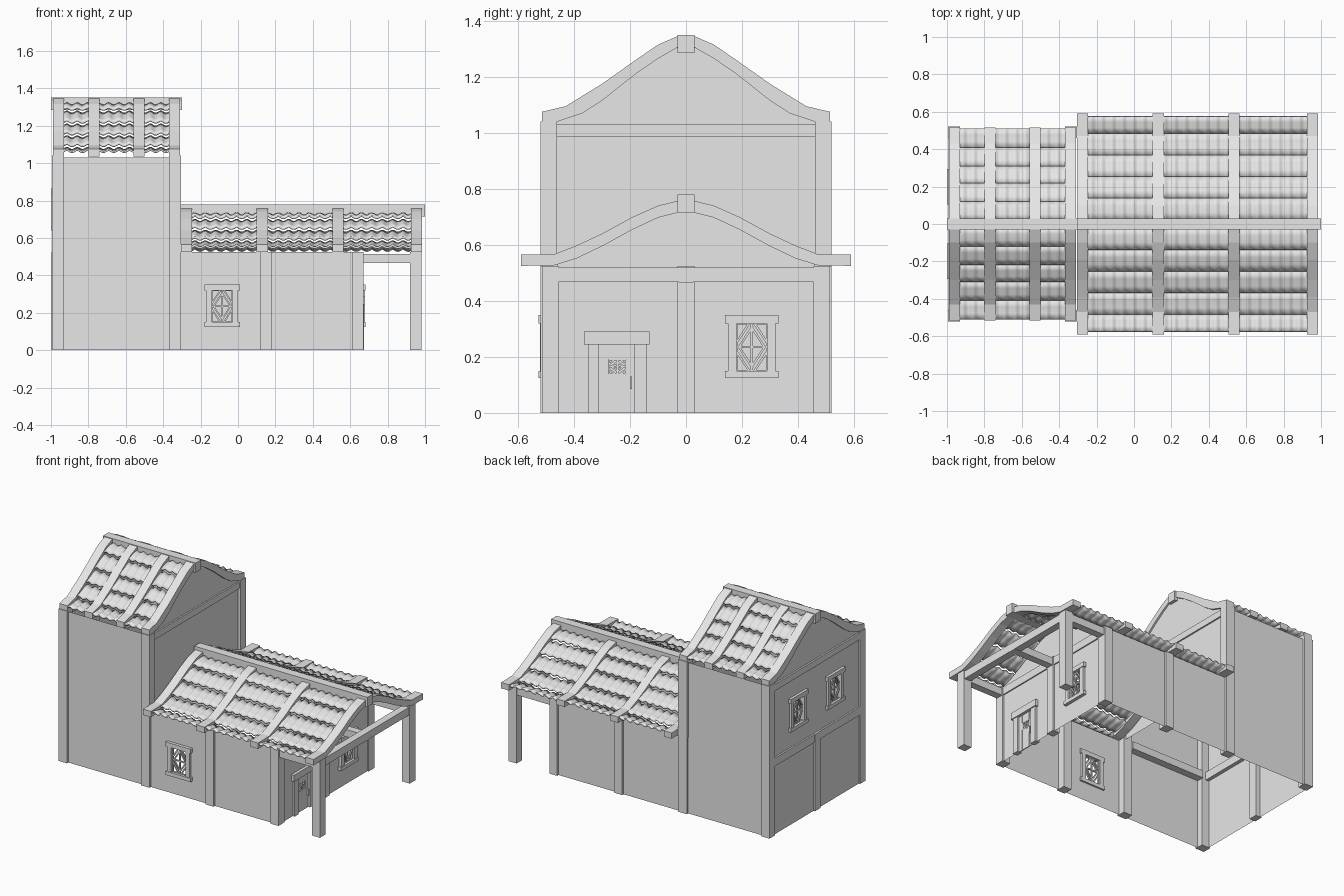
import bpy, bmesh, math
from mathutils import Matrix, Vector

cube = bpy.data.objects.get("Cube")
if cube:
    bpy.data.objects.remove(cube, do_unlink=True)

mat = bpy.data.materials.new("pale_grey")
mat.use_nodes = True
grey = (0.8, 0.8, 0.8, 1)
mat.diffuse_color = grey
mat.node_tree.nodes["Principled BSDF"].inputs["Base Color"].default_value = grey

# Facing angles: local x runs along the wall, local -y points outward
FRONT, RIGHT, BACK, LEFT = 0, math.pi / 2, math.pi, -math.pi / 2


def finish(name, bm, smooth=False):
    mesh = bpy.data.meshes.new(name)
    bm.to_mesh(mesh)
    bm.free()
    mesh.materials.append(mat)
    ob = bpy.data.objects.new(name, mesh)
    bpy.context.collection.objects.link(ob)
    if smooth:
        bpy.ops.object.select_all(action='DESELECT')
        bpy.context.view_layer.objects.active = ob
        ob.select_set(True)
        bpy.ops.object.shade_smooth_by_angle(angle=math.radians(35))
    return ob


def add_box(bm, x, y, z, turn=None):
    size = Matrix.Diagonal((x[1] - x[0], y[1] - y[0], z[1] - z[0], 1))
    m = Matrix.Translation((sum(x) / 2, sum(y) / 2, sum(z) / 2)) @ size
    bmesh.ops.create_cube(bm, size=1, matrix=(turn or Matrix()) @ m)


def boxes(name, items):
    bm = bmesh.new()
    for item in items:
        add_box(bm, *item)
    finish(name, bm)


def wall(name, facing, dist, u, z, holes=()):
    """Flat wall with rectangular openings (u0, u1, z0, z1)."""
    bm = bmesh.new()
    rot = Matrix.Rotation(facing, 4, 'Z')

    def panel(u0, u1, z0, z1):
        if u1 - u0 > 1e-4 and z1 - z0 > 1e-4:
            pts = ((u0, z0), (u1, z0), (u1, z1), (u0, z1))
            bm.faces.new([bm.verts.new(rot @ Vector((a, -dist, b))) for a, b in pts])

    start = u[0]
    for u0, u1, z0, z1 in sorted(holes):
        panel(start, u0, *z)
        panel(u0, u1, z[0], z0)
        panel(u0, u1, z1, z[1])
        start = u1
    panel(start, u[1], *z)
    finish(name, bm)


def lattice(bm, rot, dist, hole, bar):
    """Cross with a diagonal brace in each corner of an opening."""
    u0, u1, z0, z1 = hole
    cu, cz = (u0 + u1) / 2, (z0 + z1) / 2
    depth = (-dist - 0.002, -dist + 0.008)
    add_box(bm, (cu - bar, cu + bar), depth, (z0, z1), rot)
    add_box(bm, (u0, u1), depth, (cz - bar, cz + bar), rot)
    for a in (u0, u1):
        add_box(bm, (a - bar, a + bar), depth, (z0, z1), rot)
    for b in (z0, z1):
        add_box(bm, (u0, u1), depth, (b - bar, b + bar), rot)
    for su in (-1, 1):
        for sz in (-1, 1):
            w, h = (u1 - u0) / 4, (z1 - z0) / 4
            turn = (rot @ Matrix.Translation((cu + su * w, -dist + 0.003, cz + sz * h))
                    @ Matrix.Rotation(su * sz * math.atan2(h, w), 4, 'Y'))
            half = math.hypot(w, h) * 0.85
            for off in (-bar * 2, bar * 2):
                add_box(bm, (-half, half), (-0.005, 0.005), (off - bar, off + bar), turn)


def opening(cu, z):
    return (cu - 0.055, cu + 0.055, z + 0.025, z + 0.195)


def window(name, facing, dist, cu, z):
    rot = Matrix.Rotation(facing, 4, 'Z')
    bm = bmesh.new()
    depth = (-dist - 0.014, -dist + 0.015)
    for s in (-1, 1):
        add_box(bm, sorted((cu + s * 0.055, cu + s * 0.085)), depth, (z + 0.025, z + 0.195), rot)
    add_box(bm, (cu - 0.095, cu + 0.095), (depth[0] - 0.004, depth[1]), (z, z + 0.025), rot)
    add_box(bm, (cu - 0.095, cu + 0.095), (depth[0] - 0.004, depth[1]), (z + 0.195, z + 0.225), rot)
    lattice(bm, rot, dist, opening(cu, z), 0.004)
    finish(name, bm)


def height(profile, y):
    for (y0, z0), (y1, z1) in zip(profile, profile[1:]):
        if y <= y1:
            return z0 + (z1 - z0) * max(0, y - y0) / (y1 - y0)
    return profile[-1][1]


def mirrored(profile):
    return [(-y, z) for y, z in reversed(profile)] + list(profile)


def prism(bm, outline, x0, x1):
    verts = [bm.verts.new((x0, y, z)) for y, z in outline]
    face = bm.faces.new(verts)
    if x1 != x0:
        out = bmesh.ops.extrude_face_region(bm, geom=[face])["geom"]
        moved = [v for v in out if isinstance(v, bmesh.types.BMVert)]
        bmesh.ops.translate(bm, verts=moved, vec=(x1 - x0, 0, 0))
        bm.faces.new(verts) if not face.is_valid else None
        bmesh.ops.recalc_face_normals(bm, faces=bm.faces)


def roof(name, top, under, rafters, ridge, courses, tile_x):
    # Curved rafters
    for i, x in enumerate(rafters):
        bm = bmesh.new()
        prism(bm, mirrored(top) + mirrored(under)[::-1], x, x + 0.06)
        finish(f"{name}_rafter_{i + 1}", bm)
    # Ridge beam
    boxes(name + "_ridge", [ridge])
    # Overlapping wavy tile courses on both slopes
    bm = bmesh.new()
    n = round((tile_x[1] - tile_x[0]) / 0.055) * 6
    for side in (-1, 1):
        for y0, y1 in zip(courses, courses[1:]):
            rows = []
            for k in range(4):
                t = k / 3
                y = y0 + (y1 - y0) * t
                row = []
                for i in range(n + 1):
                    x = tile_x[0] + (tile_x[1] - tile_x[0]) * i / n
                    wave = 0.006 * math.sin(i * math.pi / 3)
                    row.append(bm.verts.new((x, side * y, height(top, y) - 0.026 + 0.02 * t + wave)))
                rows.append(row)
            for a, b in zip(rows, rows[1:]):
                for i in range(n):
                    quad = (a[i], b[i], b[i + 1], a[i + 1])
                    bm.faces.new(quad if side < 0 else quad[::-1])
    ob = finish(name + "_tiles", bm, smooth=True)
    mod = ob.modifiers.new("thickness", 'SOLIDIFY')
    mod.thickness = 0.01


def gable(name, x, base, half, under):
    bm = bmesh.new()
    line = [(y, z) for y, z in under if y < half] + [(half, height(under, half))]
    prism(bm, [(-half, base)] + mirrored(line) + [(half, base)], x, x)
    finish(name, bm)


# Roof profiles from ridge to eave
tower_top = [(0.03, 1.345), (0.1, 1.315), (0.18, 1.26), (0.3, 1.175), (0.43, 1.095), (0.515, 1.075)]
tower_under = [(0.03, 1.305), (0.1, 1.265), (0.18, 1.21), (0.3, 1.115), (0.37, 1.07), (0.46, 1.04), (0.515, 1.035)]
house_top = [(0.03, 0.757), (0.1, 0.74), (0.19, 0.7), (0.3, 0.64), (0.39, 0.598), (0.47, 0.567), (0.59, 0.565)]
house_under = [(0.03, 0.715), (0.1, 0.697), (0.19, 0.655), (0.3, 0.595), (0.39, 0.552), (0.47, 0.527), (0.59, 0.525)]

roof("tower_roof", tower_top, tower_under, (-0.99, -0.8, -0.56, -0.37),
     ((-1, -0.3), (-0.03, 0.03), (1.285, 1.35)),
     (0.02, 0.12, 0.22, 0.31, 0.41, 0.51), (-0.985, -0.315))
roof("house_roof", house_top, house_under, (-0.305, 0.1, 0.505, 0.925),
     ((-0.31, 1), (-0.03, 0.03), (0.715, 0.78)),
     (0.02, 0.14, 0.255, 0.37, 0.485, 0.575), (-0.3, 0.98))

# Tower walls: lower and upper storeys
for label, face in (("front", FRONT), ("back", BACK)):
    span = (-0.99, -0.31) if face == FRONT else (0.31, 0.99)
    wall(f"tower_{label}_lower_wall", face, 0.505, span, (0, 0.52))
    wall(f"tower_{label}_upper_wall", face, 0.502, span, (0.52, 1.03))
wall("tower_left_lower_wall", LEFT, 0.985, (-0.505, 0.505), (0, 0.52))
wall("tower_left_upper_wall", LEFT, 0.982, (-0.502, 0.502), (0.52, 1.03),
     [opening(s * 0.2, 0.64) for s in (-1, 1)])
wall("tower_right_wall", RIGHT, -0.322, (-0.502, 0.502), (0.52, 1.03))
gable("tower_left_gable", -0.982, 1.03, 0.46, tower_under)
gable("tower_right_gable", -0.322, 1.03, 0.46, tower_under)
for s, label in ((-1, "right"), (1, "left")):
    window(f"tower_{label}_window", LEFT, 0.982, s * 0.2, 0.64)

# Tower timber
boxes("tower_posts", [(x, sorted((s * 0.46, s * 0.52)), (0, 1.04))
                      for x in ((-0.995, -0.93), (-0.37, -0.305)) for s in (-1, 1)])
boxes("tower_gable_beams", [(x, (-0.46, 0.46), (0.985, 1.03))
                            for x in ((-0.993, -0.96), (-0.35, -0.312))])
boxes("tower_left_timber", [((-0.993, -0.96), (-0.46, 0.46), (0.47, 0.525)),
                            ((-0.996, -0.95), (-0.03, 0.03), (0, 0.525))])
boxes("tower_floor_beams", [((-0.93, -0.37), sorted((s * 0.45, s * 0.5)), (0.47, 0.52))
                            for s in (-1, 1)])

# House walls
window_hole = opening(-0.085, 0.125)
door_hole = (-0.31, -0.185, 0, 0.245)
wall("house_front_wall", FRONT, 0.505, (-0.31, 0.66), (0, 0.525), [window_hole])
wall("house_back_wall", BACK, 0.505, (-0.66, 0.31), (0, 0.525))
wall("house_right_wall", RIGHT, 0.66, (-0.505, 0.505), (0, 0.525),
     [door_hole, opening(0.235, 0.125)])
gable("house_gable", 0.66, 0.525, 0.46, house_under)
window("house_front_window", FRONT, 0.508, -0.085, 0.125)
window("house_right_window", RIGHT, 0.664, 0.235, 0.125)

# House timber
boxes("house_posts", [(x, sorted((s * 0.455, s * 0.52)), (0, 0.525))
                      for x in ((0.12, 0.18), (0.61, 0.67)) for s in (-1, 1)])
boxes("house_end_timber", [((0.62, 0.672), (-0.03, 0.03), (0, 0.525)),
                           ((0.63, 0.668), (-0.46, 0.46), (0.467, 0.52))])

# Porch posts and beams
boxes("porch_posts", [((0.92, 0.98), sorted((s * 0.455, s * 0.515)), (0, 0.525)) for s in (-1, 1)])
boxes("porch_cross_beam", [((0.925, 0.975), (-0.5, 0.5), (0.467, 0.52))])
boxes("porch_side_beams", [((0.66, 0.975), (y - 0.025, y + 0.025), (0.465, 0.515))
                           for y in (-0.485, 0, 0.485)])

# Door with frame, planks, lattice window and handle
right = Matrix.Rotation(RIGHT, 4, 'Z')
boxes("door_frame", [((-0.35, -0.31), (-0.674, -0.64), (0, 0.245), right),
                     ((-0.185, -0.14), (-0.674, -0.64), (0, 0.245), right),
                     ((-0.365, -0.13), (-0.68, -0.64), (0.245, 0.29), right)])
peep = (-0.276, -0.213, 0.14, 0.19)
wall("door", RIGHT, 0.655, door_hole[:2], door_hole[2:], [peep])
boxes("door_planks", [((u, u + 0.028), (-0.66, -0.654), (0, 0.245), right) for u in (-0.308, -0.212)]
      + [((-0.278, -0.214), (-0.66, -0.654), z, right) for z in ((0, 0.138), (0.192, 0.245))])
bm = bmesh.new()
lattice(bm, right, 0.659, peep, 0.003)
finish("door_window", bm)
boxes("door_handle", [((-0.2, -0.193), (-0.672, -0.655), (0.085, 0.13), right)])
